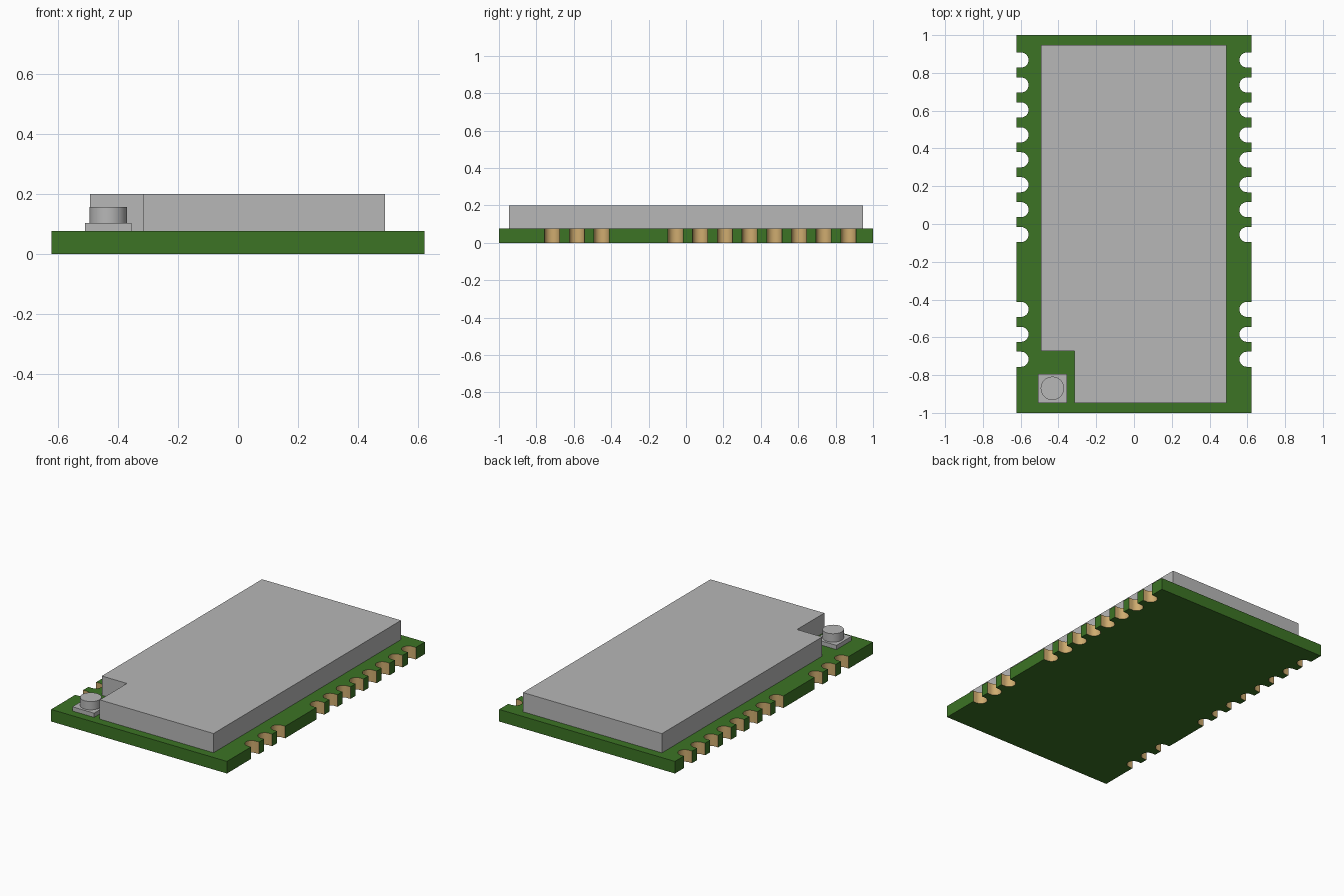
import bpy, bmesh, math

if "Cube" in bpy.data.objects:
    bpy.data.objects.remove(bpy.data.objects["Cube"], do_unlink=True)


def material(name, rgb):
    m = bpy.data.materials.new(name)
    m.use_nodes = True
    col = (*rgb, 1.0)
    m.diffuse_color = col
    bsdf = m.node_tree.nodes["Principled BSDF"]
    bsdf.inputs["Base Color"].default_value = col
    bsdf.inputs["Roughness"].default_value = 0.6
    return m


GREEN = material("board green", (0.045, 0.174, 0.018))
GREY = material("metal grey", (0.477, 0.477, 0.477))
GOLD = material("contact gold", (0.62, 0.41, 0.16))


def prism(name, outline, z0, z1, mats, smooth=False):
    """Extrude a counter-clockwise outline from z0 to z1."""
    bm = bmesh.new()
    base = bm.faces.new([bm.verts.new((x, y, z0)) for x, y in outline])
    ext = bmesh.ops.extrude_face_region(bm, geom=[base], use_keep_orig=True)
    for v in ext["geom"]:
        if isinstance(v, bmesh.types.BMVert):
            v.co.z = z1
    bmesh.ops.recalc_face_normals(bm, faces=bm.faces)
    mesh = bpy.data.meshes.new(name)
    bm.to_mesh(mesh)
    bm.free()
    for m in mats:
        mesh.materials.append(m)
    ob = bpy.data.objects.new(name, mesh)
    bpy.context.collection.objects.link(ob)
    if smooth:
        bpy.ops.object.select_all(action="DESELECT")
        ob.select_set(True)
        bpy.context.view_layer.objects.active = ob
        bpy.ops.object.shade_smooth_by_angle(angle=math.radians(30))
    return ob


def rect(x0, y0, x1, y1):
    return [(x0, y0), (x1, y0), (x1, y1), (x0, y1)]


HALF_W, HALF_L = 0.622, 1.0
BOARD_Z, SHIELD_Z = 0.077, 0.20
NOTCH_R, NOTCH_X, PITCH = 0.04, 0.598, 0.132

# Board with edge notches: eight at the back, a gap, three at the front
notch_ys = sorted(0.868 - PITCH * i for i in range(13) if i not in (8, 9))
edge = [(HALF_W, -HALF_L)]
for y in notch_ys:
    edge.append((HALF_W, y - NOTCH_R))
    for k in range(17):
        a = -math.pi / 2 - math.pi * k / 16
        edge.append((NOTCH_X + NOTCH_R * math.cos(a), y + NOTCH_R * math.sin(a)))
    edge.append((HALF_W, y + NOTCH_R))
edge.append((HALF_W, HALF_L))
outline = edge + [(-x, y) for x, y in reversed(edge)]
board = prism("circuit_board", outline, 0.0, BOARD_Z, [GREEN, GOLD], smooth=True)

# Gold plating on the notch walls
for p in board.data.polygons:
    inside = abs(p.center.x) < HALF_W - 0.005 and abs(p.center.y) < HALF_L - 0.01
    if abs(p.normal.z) < 0.5 and inside:
        p.material_index = 1

# Shield can with a cut corner
prism("shield_can",
      [(-0.315, -0.947), (0.49, -0.947), (0.49, 0.947),
       (-0.493, 0.947), (-0.493, -0.672), (-0.315, -0.672)],
      BOARD_Z, SHIELD_Z, [GREY])

# Antenna connector: square base and round socket
CX, CY = -0.432, -0.87
prism("connector_base", rect(CX - 0.077, CY - 0.077, CX + 0.077, CY + 0.077),
      BOARD_Z, 0.104, [GREY])
prism("connector_socket",
      [(CX + 0.062 * math.cos(2 * math.pi * k / 40),
        CY + 0.062 * math.sin(2 * math.pi * k / 40)) for k in range(40)],
      0.104, 0.157, [GREY], smooth=True)
